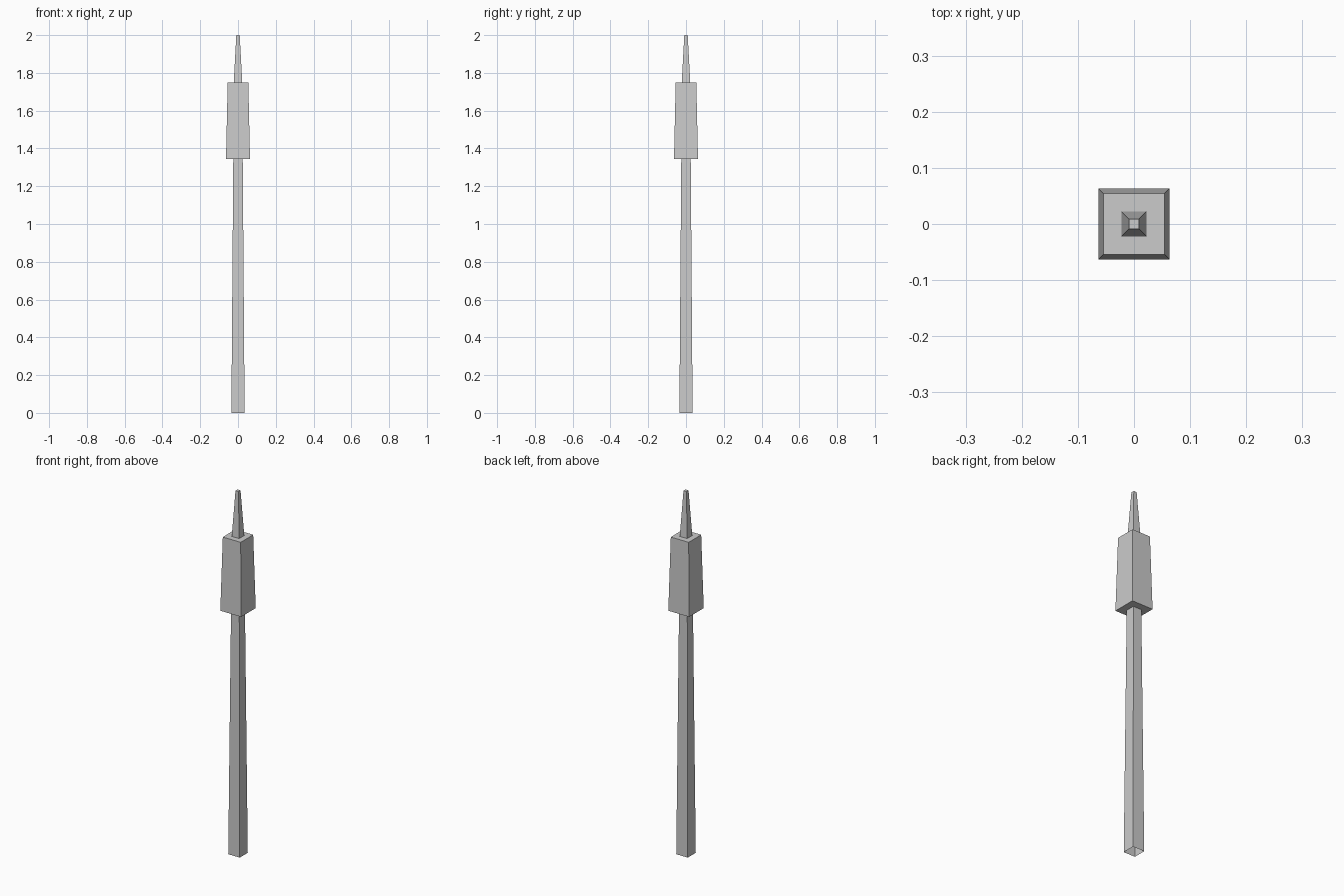
import bpy
import bmesh

if "Cube" in bpy.data.objects:
    bpy.data.objects.remove(bpy.data.objects["Cube"])

# Half-width and height of each square ring, from the foot up
PROFILE = [
    (0.035, 0.0), (0.025, 1.345),       # stem
    (0.0635, 1.345), (0.0545, 1.75),    # seed head
    (0.0225, 1.75), (0.009, 2.0),       # tapered tip
]


def square_ring(bm, half, z):
    corners = [(-1, -1), (1, -1), (1, 1), (-1, 1)]
    return [bm.verts.new((sx * half, sy * half, z)) for sx, sy in corners]


# Reed: one continuous square skin, open at the foot and capped at the tip
bm = bmesh.new()
rings = [square_ring(bm, half, z) for half, z in PROFILE]
for low, high in zip(rings, rings[1:]):
    for i in range(4):
        j = (i + 1) % 4
        bm.faces.new((low[i], low[j], high[j], high[i]))
bm.faces.new(rings[-1])

mesh = bpy.data.meshes.new("reed")
bm.to_mesh(mesh)
bm.free()
bpy.context.collection.objects.link(bpy.data.objects.new("reed", mesh))
